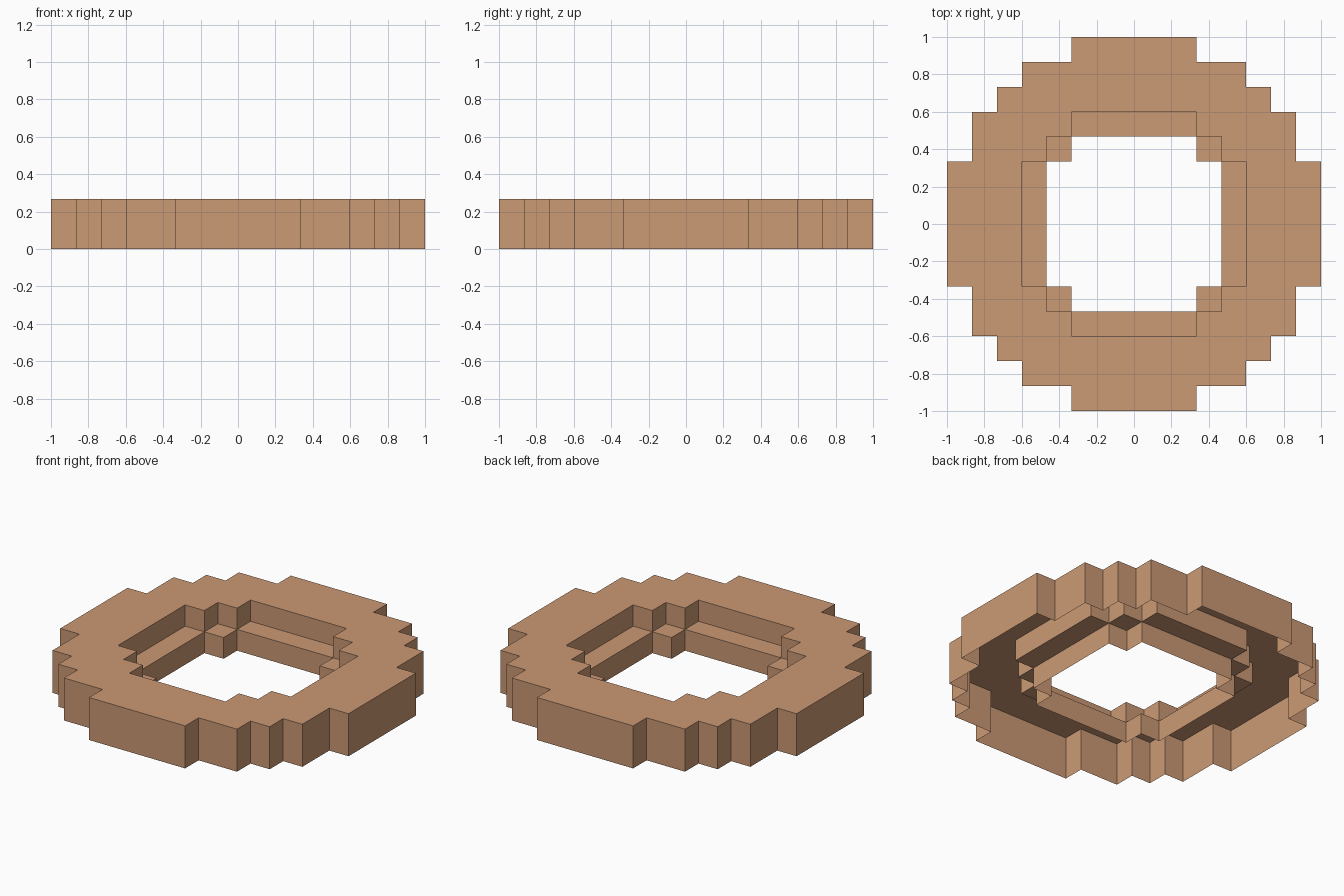
import bpy, bmesh

if "Cube" in bpy.data.objects:
    bpy.data.objects.remove(bpy.data.objects["Cube"])

U = 2 / 15                                   # size of one block
OUTER = [7, 7, 7, 6, 6, 5, 4, 2]             # half-width in blocks of each row
HOLE = {1: [4, 4, 4, 3, 2], 0: [3, 3, 3, 2]}  # hole half-widths: top and bottom layer


def solid(i, j, k):
    """True where the ring has a block."""
    i, j = abs(i), abs(j)
    if k not in HOLE or j > 7 or i > OUTER[j]:
        return False
    return j >= len(HOLE[k]) or i > HOLE[k][j]


clay = bpy.data.materials.new("clay_tan")
clay.diffuse_color = (0.60, 0.32, 0.178, 1)
clay.use_nodes = True
clay.node_tree.nodes["Principled BSDF"].inputs["Base Color"].default_value = clay.diffuse_color

# Exposed sides of each block, leaving the underside open (hollow shell)
SIDES = {
    (1, 0, 0): [(1, 0, 0), (1, 1, 0), (1, 1, 1), (1, 0, 1)],
    (-1, 0, 0): [(0, 1, 0), (0, 0, 0), (0, 0, 1), (0, 1, 1)],
    (0, 1, 0): [(1, 1, 0), (0, 1, 0), (0, 1, 1), (1, 1, 1)],
    (0, -1, 0): [(0, 0, 0), (1, 0, 0), (1, 0, 1), (0, 0, 1)],
    (0, 0, 1): [(0, 0, 1), (1, 0, 1), (1, 1, 1), (0, 1, 1)],
}
bm = bmesh.new()
for k in range(2):
    for i in range(-7, 8):
        for j in range(-7, 8):
            if not solid(i, j, k):
                continue
            for (dx, dy, dz), corners in SIDES.items():
                if not solid(i + dx, j + dy, k + dz):
                    bm.faces.new([bm.verts.new(((i - 0.5 + x) * U, (j - 0.5 + y) * U, (k + z) * U))
                                  for x, y, z in corners])

# Weld the blocks and merge flat areas
bmesh.ops.remove_doubles(bm, verts=bm.verts, dist=0.001)
bmesh.ops.dissolve_limit(bm, angle_limit=0.02, verts=bm.verts, edges=bm.edges)

mesh = bpy.data.meshes.new("stepped_ring")
bm.to_mesh(mesh)
bm.free()
mesh.materials.append(clay)
ring = bpy.data.objects.new("stepped_ring", mesh)
bpy.context.collection.objects.link(ring)
